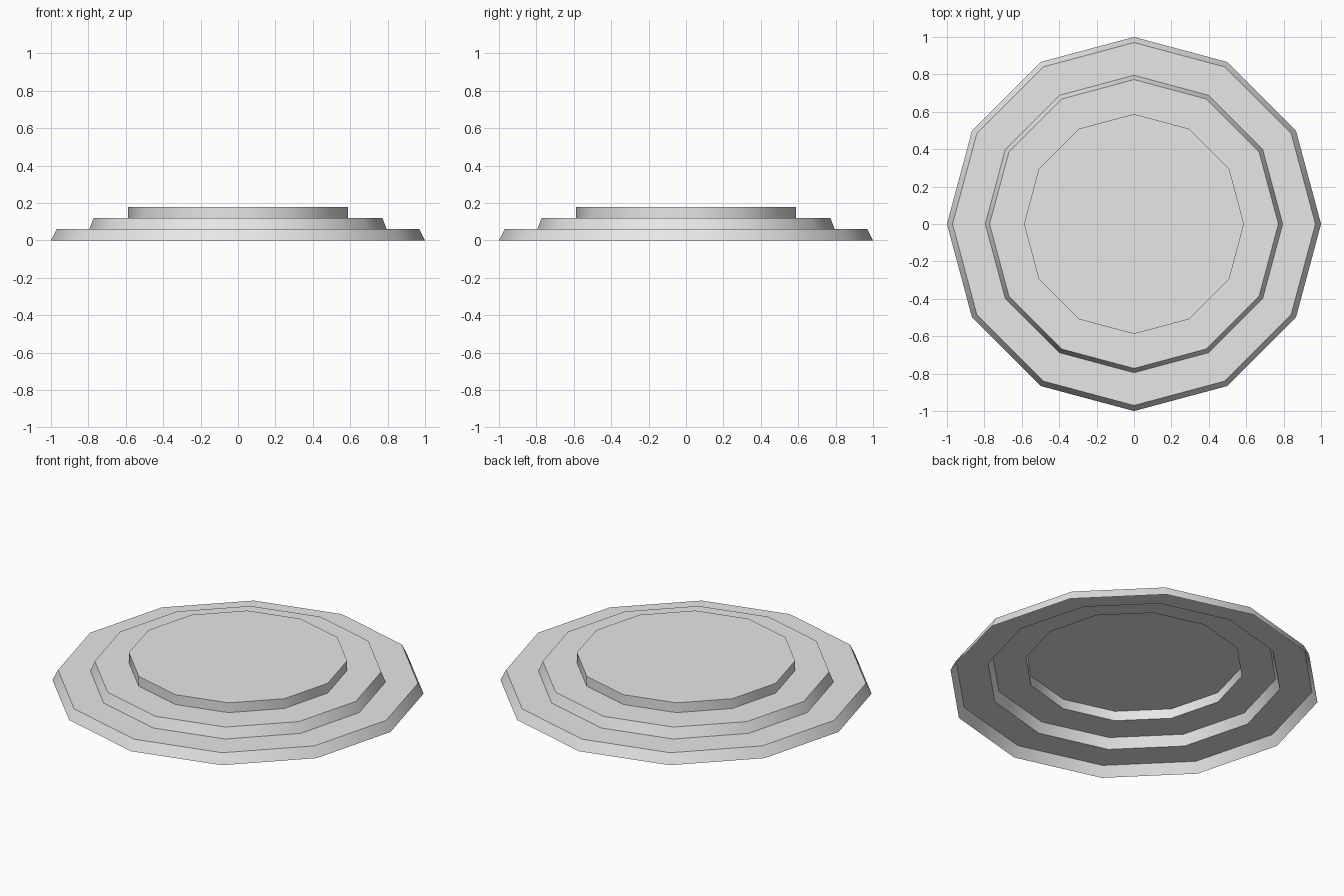
import bpy
import bmesh
from math import cos, sin, radians

cube = bpy.data.objects.get("Cube")
if cube:
    bpy.data.objects.remove(cube, do_unlink=True)

SIDES = 12

# Single plain material
grey = bpy.data.materials.new("light_grey")
grey.use_nodes = True
colour = (0.8, 0.8, 0.8, 1)
grey.diffuse_color = colour
grey.node_tree.nodes["Principled BSDF"].inputs["Base Color"].default_value = colour

# Open-bottomed shell profile: radius and height from the rim up to the top
profile = [(1.0, 0), (0.97, 0.06), (0.795, 0.06),
           (0.772, 0.12), (0.588, 0.12), (0.588, 0.178)]

bm = bmesh.new()
rings = []
for radius, height in profile:
    ring = []
    for i in range(SIDES):
        a = radians(360 * i / SIDES)
        ring.append(bm.verts.new((radius * cos(a), radius * sin(a), height)))
    rings.append(ring)

# Sloped walls and flat ledges
for low, high in zip(rings, rings[1:]):
    for i in range(SIDES):
        j = (i + 1) % SIDES
        bm.faces.new((low[i], low[j], high[j], high[i]))

# Flat top
bm.faces.new(rings[-1])

mesh = bpy.data.meshes.new("stepped_platform")
bm.to_mesh(mesh)
bm.free()
mesh.materials.append(grey)
platform = bpy.data.objects.new("stepped_platform", mesh)
bpy.context.collection.objects.link(platform)

# Smooth round the walls, crisp at the steps
bpy.ops.object.select_all(action="DESELECT")
platform.select_set(True)
bpy.context.view_layer.objects.active = platform
bpy.ops.object.shade_smooth_by_angle(angle=radians(40))
